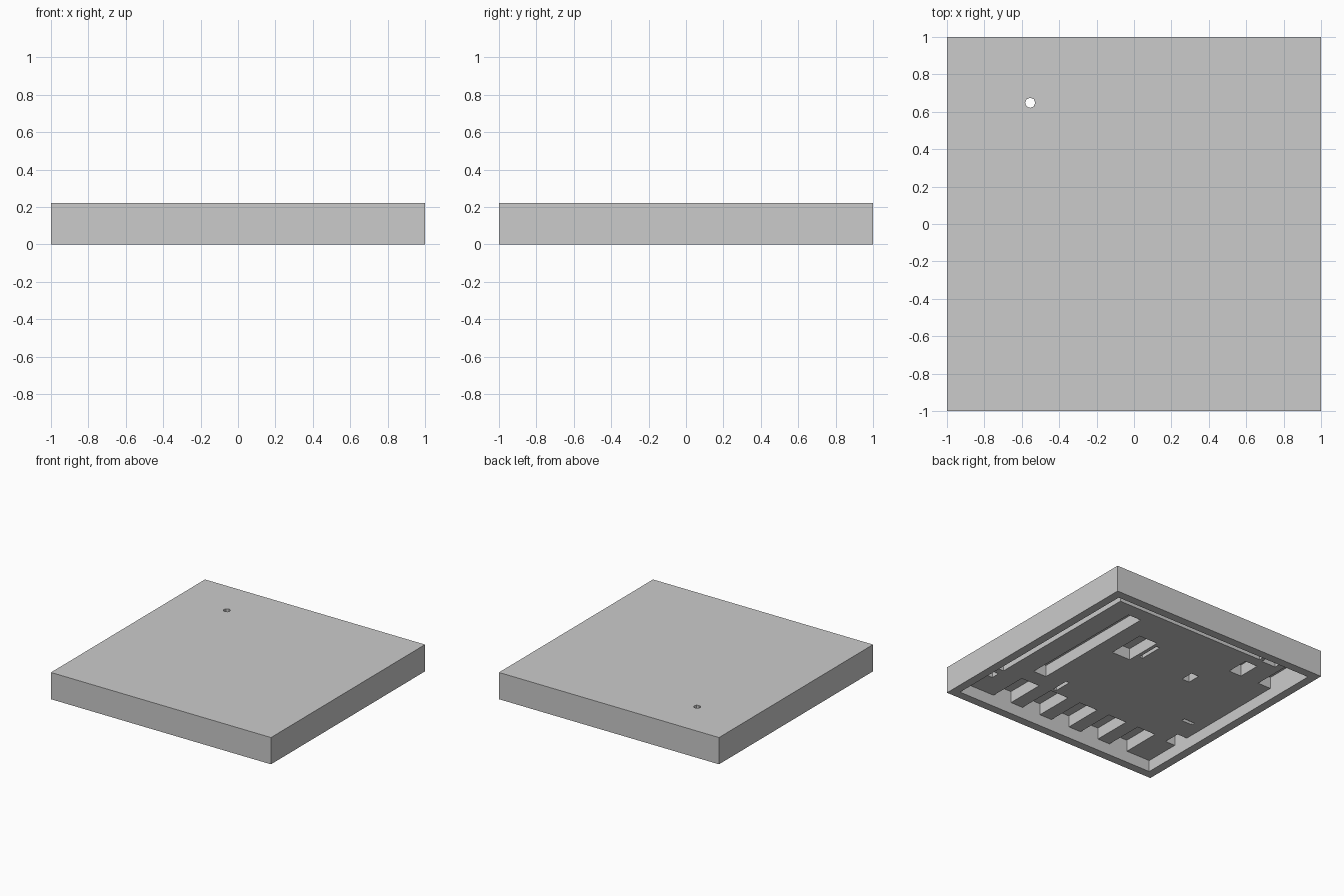
import bpy
import bmesh
from mathutils import Matrix, Vector

if "Cube" in bpy.data.objects:
    bpy.data.objects.remove(bpy.data.objects["Cube"], do_unlink=True)

HEIGHT = 0.22
FLOOR = 0.095       # underside panel, set back inside the rim
CEILING = 0.19      # top of the deeper pockets
RIM = 0.93          # inner edge of the outer rim


def add_box(bm, x0, x1, y0, y1, z0, z1):
    centre = Vector((x0 + x1, y0 + y1, z0 + z1)) / 2
    size = Matrix.Diagonal((x1 - x0, y1 - y0, z1 - z0, 1))
    bmesh.ops.create_cube(bm, size=1, matrix=Matrix.Translation(centre) @ size)


def make_object(name, bm):
    mesh = bpy.data.meshes.new(name)
    bm.to_mesh(mesh)
    bm.free()
    obj = bpy.data.objects.new(name, mesh)
    bpy.context.collection.objects.link(obj)
    return obj


def cut(target, cutter):
    mod = target.modifiers.new("cut", 'BOOLEAN')
    mod.operation = 'DIFFERENCE'
    mod.solver = 'EXACT'
    mod.use_self = True
    mod.object = cutter
    bpy.ops.object.select_all(action='DESELECT')
    bpy.context.view_layer.objects.active = target
    target.select_set(True)
    bpy.ops.object.modifier_apply(modifier=mod.name)
    bpy.data.objects.remove(cutter, do_unlink=True)


# Slab
bm = bmesh.new()
add_box(bm, -1, 1, -1, 1, 0, HEIGHT)
slab = make_object("slab", bm)

# Pockets above the set-back panel, as x0, x1, y0, y1
pockets = [
    (0.48, 0.60, -0.46, 0.65),      # long slot
    (0.16, 0.33, 0.14, 0.46),       # middle bay
    (0.10, 0.13, 0.22, 0.42),       # narrow slots
    (0.285, 0.315, -0.57, -0.42),
    (-0.83, -0.73, -0.31, -0.28),
    (-0.40, -0.33, 0.17, 0.28),     # small pockets
    (-0.64, -0.525, 0.49, 0.68),
    (-0.75, -0.62, 0.76, 0.83),
    (0.78, 0.84, -0.73, -0.66),
    (0.78, 0.84, -0.60, 0.83),      # slots along the rim
    (-0.59, 0.83, 0.77, 0.83),
    (-RIM, -0.81, 0.49, RIM),       # corner room
    (-RIM, -0.84, -0.63, -0.49),    # side bay
]
# Row of bays along the front edge
for i in range(5):
    x = 0.60 - 0.285 * i
    pockets.append((x - 0.17, x, -RIM, -0.60))

# Wide recess inside the rim, together with the pockets
bm = bmesh.new()
add_box(bm, -RIM, RIM, -RIM, RIM, -0.1, FLOOR)
for x0, x1, y0, y1 in pockets:
    add_box(bm, x0, x1, y0, y1, -0.1, CEILING)
cut(slab, make_object("recess_cutter", bm))

# Round hole through the top into a small pocket
bm = bmesh.new()
bmesh.ops.create_cone(bm, cap_ends=True, segments=8, radius1=0.027,
                      radius2=0.027, depth=0.3,
                      matrix=Matrix.Translation((-0.555, 0.648, 0.25)))
cut(slab, make_object("hole_cutter", bm))

# Material
grey = bpy.data.materials.new("plain_grey")
grey.use_nodes = True
colour = (0.6, 0.6, 0.6, 1)
grey.diffuse_color = colour
grey.node_tree.nodes["Principled BSDF"].inputs["Base Color"].default_value = colour
slab.data.materials.clear()
slab.data.materials.append(grey)
for face in slab.data.polygons:
    face.material_index = 0
